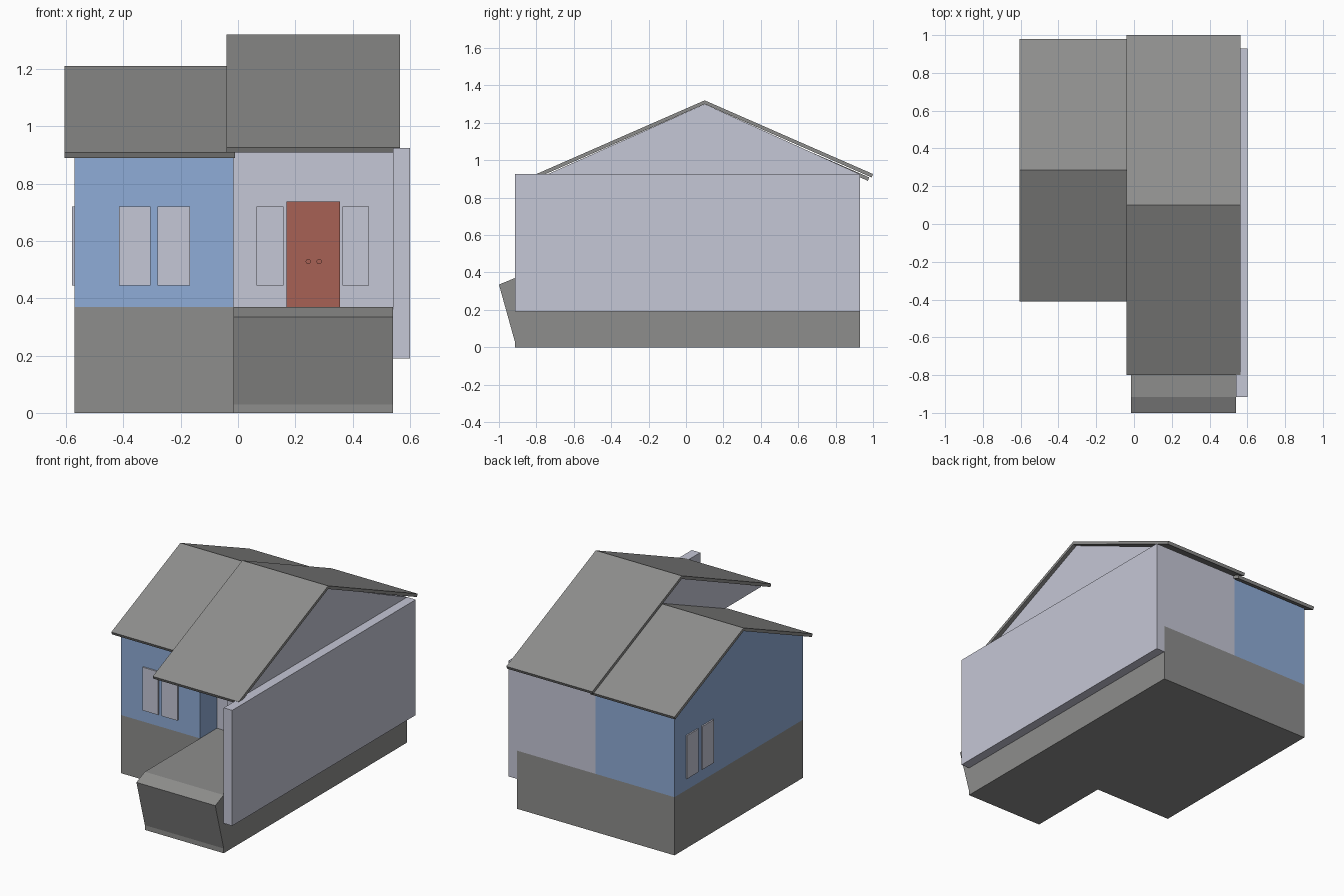
import bpy, bmesh, math
from mathutils import Matrix

cube = bpy.data.objects.get("Cube")
if cube:
    bpy.data.objects.remove(cube, do_unlink=True)


def material(name, rgb):
    m = bpy.data.materials.new(name)
    m.use_nodes = True
    color = (*rgb, 1.0)
    m.diffuse_color = color
    m.node_tree.nodes["Principled BSDF"].inputs["Base Color"].default_value = color
    return m


GREY = material("stone grey", (0.27, 0.27, 0.265))
LAVENDER = material("pale lavender", (0.56, 0.57, 0.67))
BLUE = material("soft blue", (0.275, 0.415, 0.68))
RED = material("brick red", (0.385, 0.12, 0.09))


def finish(name, bm, mat):
    bmesh.ops.recalc_face_normals(bm, faces=bm.faces)
    mesh = bpy.data.meshes.new(name)
    bm.to_mesh(mesh)
    bm.free()
    mesh.materials.append(mat)
    obj = bpy.data.objects.new(name, mesh)
    bpy.context.collection.objects.link(obj)
    return obj


def extrude_x(name, profile, x0, x1, mat):
    """Extrude a (y, z) outline from x0 to x1."""
    bm = bmesh.new()
    face = bm.faces.new([bm.verts.new((x0, y, z)) for y, z in profile])
    new = bmesh.ops.extrude_face_region(bm, geom=[face])["geom"]
    verts = [v for v in new if isinstance(v, bmesh.types.BMVert)]
    bmesh.ops.translate(bm, vec=(x1 - x0, 0, 0), verts=verts)
    return finish(name, bm, mat)


def box(name, x, y, z, mat):
    outline = [(y[0], z[0]), (y[1], z[0]), (y[1], z[1]), (y[0], z[1])]
    return extrude_x(name, outline, x[0], x[1], mat)


def roof(name, x, ridge_y, ridge_z, half, drop):
    """Folded slab with square-cut eaves."""
    outline = [(ridge_y - half, ridge_z - drop), (ridge_y, ridge_z),
               (ridge_y + half, ridge_z - drop),
               (ridge_y + half - 0.008, ridge_z - drop - 0.018),
               (ridge_y, ridge_z - 0.02),
               (ridge_y - half + 0.008, ridge_z - drop - 0.018)]
    return extrude_x(name, outline, x[0], x[1], GREY)


SPLIT, LEFT, RIGHT, BACK = -0.015, -0.57, 0.54, 0.93
FLOOR = 0.37
WING_FRONT, DOOR_WALL = -0.36, -0.19

# Stone base, with the sloping planter front on the porch side
box("wing_base", (LEFT, SPLIT), (WING_FRONT, BACK), (0, FLOOR), GREY)
extrude_x("porch_base", [(-0.915, 0), (BACK, 0), (BACK, FLOOR), (-0.915, FLOOR),
                         (-1.0, 0.335), (-0.915, 0.03)], SPLIT, RIGHT, GREY)

# Blue wing with its gable
extrude_x("wing_walls", [(WING_FRONT, FLOOR), (BACK, FLOOR), (BACK, 0.905),
                         (0.285, 1.19), (WING_FRONT, 0.905)], LEFT, SPLIT, BLUE)

# Main house, its full-length gable and the long side wall
box("main_walls", (SPLIT, RIGHT), (DOOR_WALL, BACK), (FLOOR, 0.925), LAVENDER)
extrude_x("main_gable", [(-0.74, 0.925), (BACK, 0.925), (0.10, 1.30)],
          SPLIT, RIGHT, LAVENDER)
box("side_wall", (RIGHT, 0.60), (-0.915, BACK), (0.19, 0.925), LAVENDER)

# Roofs
roof("wing_roof", (-0.605, -0.01), 0.285, 1.21, 0.695, 0.302)
roof("main_roof", (-0.04, 0.565), 0.10, 1.32, 0.90, 0.394)

# Window panels
WINDOW_Z = (0.445, 0.72)
for i, x in enumerate([(-0.415, -0.305), (-0.28, -0.168)]):
    box(f"wing_window_{i + 1}", x, (WING_FRONT - 0.009, WING_FRONT), WINDOW_Z, LAVENDER)
for i, x in enumerate([(0.065, 0.158), (0.365, 0.457)]):
    box(f"door_window_{i + 1}", x, (DOOR_WALL - 0.009, DOOR_WALL), WINDOW_Z, LAVENDER)
for i, y in enumerate([(0.70, 0.815), (0.545, 0.66)]):
    box(f"side_window_{i + 1}", (LEFT - 0.009, LEFT), y, WINDOW_Z, LAVENDER)

# Front door with two round knobs
box("front_door", (0.17, 0.356), (DOOR_WALL - 0.009, DOOR_WALL), (FLOOR, 0.737), RED)
for i, x in enumerate((0.245, 0.283)):
    bm = bmesh.new()
    place = Matrix.Translation((x, DOOR_WALL - 0.015, 0.528))
    bmesh.ops.create_cone(bm, cap_ends=True, segments=16, radius1=0.009, radius2=0.009,
                          depth=0.02, matrix=place @ Matrix.Rotation(math.pi / 2, 4, "X"))
    finish(f"door_knob_{i + 1}", bm, RED)
